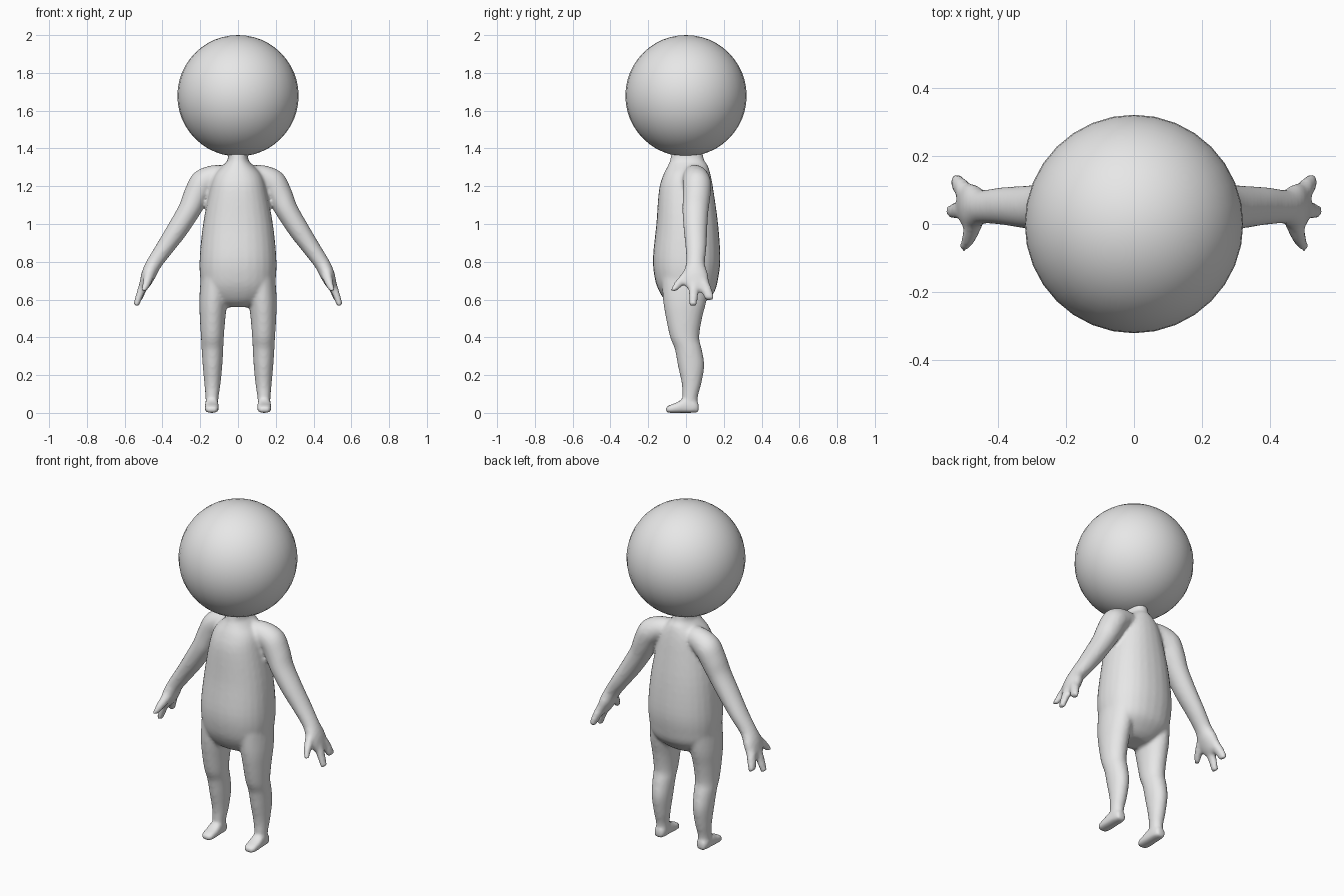
import bpy, bmesh, math
from mathutils import Vector

skin = bpy.data.materials.new("light grey")
skin.diffuse_color = (0.8, 0.8, 0.8, 1)


def spline(sections, steps=4):
    """Smoothly interpolate the section numbers (Catmull-Rom)."""
    pts = [sections[0]] + sections + [sections[-1]]
    out = []
    for i in range(1, len(pts) - 2):
        p, q, r, s = pts[i - 1:i + 3]
        for k in range(steps):
            t = k / steps
            out.append([0.5 * (2 * b + (c - a) * t + (2 * a - 5 * b + 4 * c - d) * t * t
                               + (3 * b - a - 3 * c + d) * t ** 3)
                        for a, b, c, d in zip(p, q, r, s)])
    return out + [list(sections[-1])]


def loft(bm, rings, power=2.0, n=28):
    """Skin closed rings given as (centre, u half-axis, v half-axis)."""
    loops = []
    for c, u, v in rings:
        loop = []
        for k in range(n):
            a = 2 * math.pi * k / n
            x, y = math.cos(a), math.sin(a)
            x = math.copysign(abs(x) ** (2 / power), x)
            y = math.copysign(abs(y) ** (2 / power), y)
            loop.append(bm.verts.new(c + u * x + v * y))
        loops.append(loop)
    for a, b in zip(loops, loops[1:]):
        for k in range(n):
            j = (k + 1) % n
            bm.faces.new((a[k], a[j], b[j], b[k]))
    bm.faces.new(loops[0][::-1])
    bm.faces.new(loops[-1])


def upright(rows):
    """Rows of z, x min, x max, y min, y max become level rings."""
    return [(Vector(((x0 + x1) / 2, (y0 + y1) / 2, z)),
             Vector(((x1 - x0) / 2, 0, 0)), Vector((0, (y1 - y0) / 2, 0)))
            for z, x0, x1, y0, y1 in spline(rows)]


def tilted(rows):
    """Rows of x, y, z, tilt in degrees, half thickness, half depth."""
    return [(Vector((x, y, z)),
             Vector((math.cos(math.radians(a)), 0, math.sin(math.radians(a)))) * h,
             Vector((0, d, 0))) for x, y, z, a, h, d in spline(rows)]


def mirror(rings, s):
    flip = Vector((s, 1, 1))
    return [tuple(p * flip for p in ring) for ring in rings]


bm = bmesh.new()

# Torso and neck
loft(bm, upright([
    (0.56, -0.07, 0.07, -0.05, 0.06), (0.585, -0.13, 0.13, -0.10, 0.10),
    (0.64, -0.185, 0.185, -0.14, 0.15), (0.71, -0.20, 0.20, -0.165, 0.17),
    (0.82, -0.203, 0.203, -0.175, 0.182), (1.0, -0.185, 0.185, -0.157, 0.17),
    (1.18, -0.15, 0.15, -0.143, 0.145), (1.26, -0.125, 0.125, -0.12, 0.13),
    (1.31, -0.08, 0.08, -0.095, 0.115), (1.34, -0.055, 0.055, -0.083, 0.095),
    (1.40, -0.05, 0.05, -0.075, 0.085)]), 2.25)

# Legs, feet, arms and hands
leg = upright([
    (0.74, 0.04, 0.195, -0.13, 0.13), (0.60, 0.055, 0.205, -0.122, 0.11),
    (0.50, 0.067, 0.202, -0.106, 0.085), (0.40, 0.075, 0.196, -0.084, 0.07),
    (0.34, 0.078, 0.193, -0.06, 0.083), (0.25, 0.083, 0.187, -0.043, 0.097),
    (0.15, 0.093, 0.178, -0.022, 0.08), (0.08, 0.103, 0.172, -0.02, 0.062),
    (0.01, 0.105, 0.17, -0.02, 0.065)])
foot = [(Vector((0.139, y, h / 2)), Vector((w, 0, 0)), Vector((0, 0, h / 2)))
        for y, w, h in ((0.067, 0.026, 0.05), (0.04, 0.034, 0.07), (-0.02, 0.037, 0.072),
                        (-0.05, 0.038, 0.054), (-0.085, 0.036, 0.042), (-0.107, 0.024, 0.03))]
arm = tilted([
    (0.05, 0.04, 1.25, 88, 0.058, 0.06), (0.12, 0.05, 1.247, 75, 0.066, 0.068),
    (0.185, 0.058, 1.215, 48, 0.073, 0.075), (0.225, 0.056, 1.145, 34, 0.068, 0.073),
    (0.26, 0.05, 1.07, 28, 0.06, 0.069), (0.325, 0.05, 0.965, 30, 0.055, 0.062),
    (0.39, 0.053, 0.87, 30, 0.047, 0.055), (0.445, 0.05, 0.79, 30, 0.041, 0.05),
    (0.472, 0.05, 0.735, 25, 0.039, 0.066), (0.492, 0.055, 0.685, 22, 0.03, 0.066),
    (0.505, 0.055, 0.655, 22, 0.02, 0.045)])
fingers = [
    [(0.465, 0.02, 0.745, 25, 0.03, 0.035), (0.482, -0.03, 0.69, 25, 0.023, 0.03),
     (0.50, -0.068, 0.645, 25, 0.014, 0.016)],
    [(0.488, 0.045, 0.70, 22, 0.028, 0.036), (0.515, 0.04, 0.64, 22, 0.021, 0.026),
     (0.54, 0.038, 0.568, 22, 0.016, 0.02)],
    [(0.48, 0.07, 0.72, 22, 0.03, 0.038), (0.505, 0.103, 0.66, 22, 0.024, 0.032),
     (0.525, 0.126, 0.60, 22, 0.017, 0.025)]]
for s in (1, -1):
    loft(bm, mirror(leg, s))
    loft(bm, mirror(foot, s), 2.8)
    loft(bm, mirror(arm, s))
    for f in fingers:
        loft(bm, mirror(tilted(f), s))

bmesh.ops.recalc_face_normals(bm, faces=bm.faces)
mesh = bpy.data.meshes.new("body")
bm.to_mesh(mesh)
bm.free()
mesh.materials.append(skin)
body = bpy.data.objects.new("body", mesh)
bpy.context.collection.objects.link(body)

# Fuse the parts into one soft skin
fuse = body.modifiers.new("fuse", 'REMESH')
fuse.mode = 'VOXEL'
fuse.voxel_size = 0.01
fuse.use_smooth_shade = True
soften = body.modifiers.new("soften", 'SMOOTH')
soften.factor = 0.5
soften.iterations = 5

# Head
bpy.ops.mesh.primitive_uv_sphere_add(segments=32, ring_count=24, radius=0.321, location=(0, 0, 1.679))
head = bpy.context.object
head.name = "head"
head.data.materials.append(skin)
bpy.ops.object.shade_smooth()
